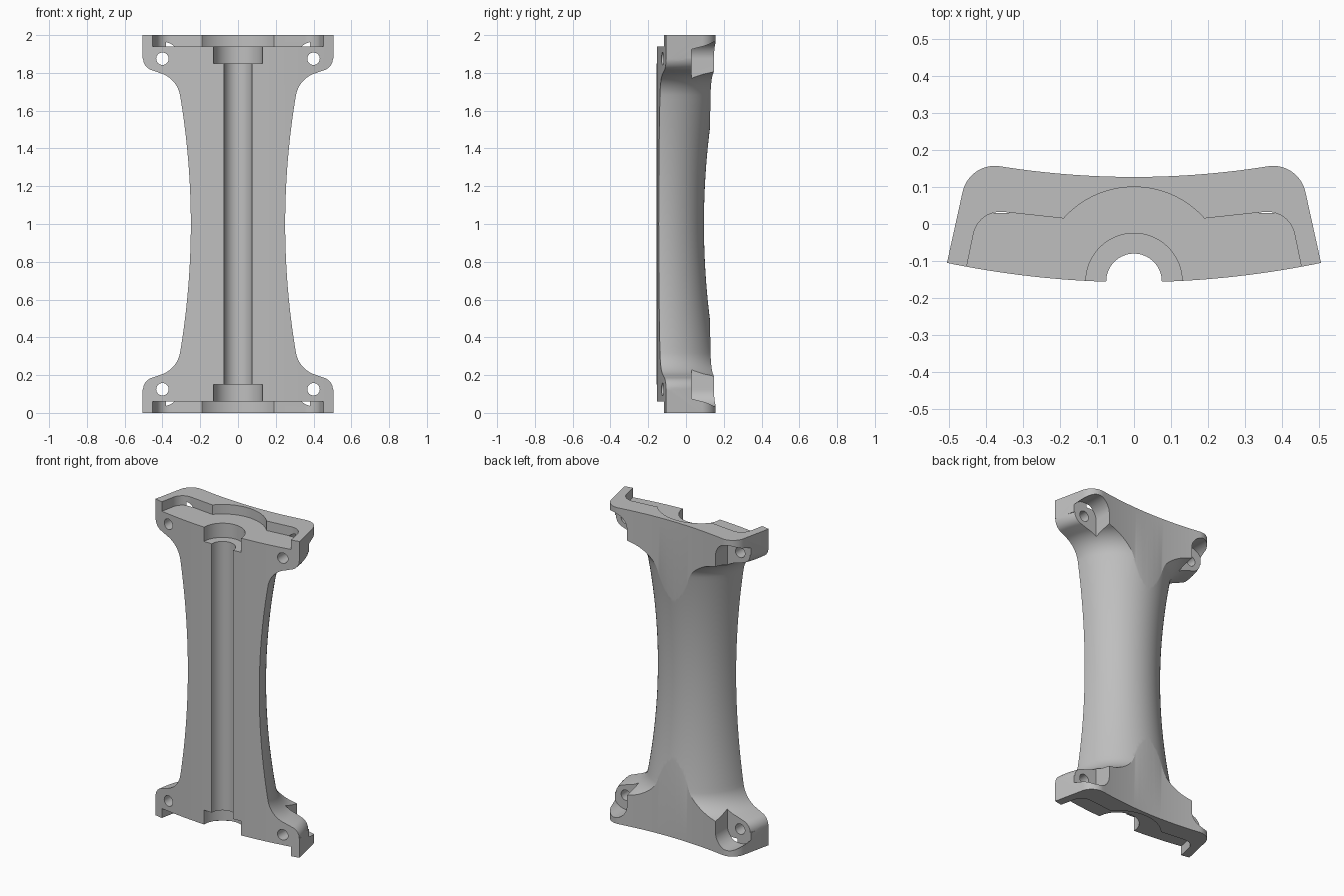
import bpy, bmesh
from math import sin, cos, radians, pi, asin

cube = bpy.data.objects.get("Cube")
if cube:
    bpy.data.objects.remove(cube, do_unlink=True)

AXIS_Y = -0.155   # bore axis, shared by the barrel and all round recesses


def arc(cx, cy, r, a0, a1, n=12):
    """Points on an arc, angles in degrees."""
    angles = [radians(a0 + (a1 - a0) * i / n) for i in range(n + 1)]
    return [(cx + r * cos(a), cy + r * sin(a)) for a in angles]


def link(name, bm):
    bmesh.ops.recalc_face_normals(bm, faces=bm.faces)
    mesh = bpy.data.meshes.new(name)
    bm.to_mesh(mesh)
    bm.free()
    ob = bpy.data.objects.new(name, mesh)
    bpy.context.collection.objects.link(ob)
    return ob


def prism(name, pts, lo, hi, along="z"):
    """Extrude a closed outline along z (outline in xy) or y (outline in xz)."""
    place = (lambda p, d: (p[0], p[1], d)) if along == "z" else (lambda p, d: (p[0], d, p[1]))
    bm = bmesh.new()
    rings = [[bm.verts.new(place(p, d)) for p in pts] for d in (lo, hi)]
    n = len(pts)
    for ring in rings:
        bm.faces.new(ring)
    for i in range(n):
        j = (i + 1) % n
        bm.faces.new((rings[0][i], rings[0][j], rings[1][j], rings[1][i]))
    return link(name, bm)


def lathe(name, profile, steps=144):
    """Revolve a radius/height profile round the bore axis, capped at both ends."""
    bm = bmesh.new()
    rings = [[bm.verts.new((r * cos(2 * pi * i / steps), AXIS_Y + r * sin(2 * pi * i / steps), z))
              for i in range(steps)] for r, z in profile]
    for a, b in zip(rings, rings[1:]):
        for i in range(steps):
            j = (i + 1) % steps
            bm.faces.new((a[i], a[j], b[j], b[i]))
    bm.faces.new(rings[0])
    bm.faces.new(rings[-1])
    return link(name, bm)


def combine(target, tool, operation):
    mod = target.modifiers.new("cut", "BOOLEAN")
    mod.operation = operation
    mod.solver = "EXACT"
    mod.object = tool
    bpy.context.view_layer.objects.active = target
    bpy.ops.object.modifier_apply(modifier=mod.name)
    bpy.data.objects.remove(tool, do_unlink=True)


def mirrored(half):
    """Close a right-hand outline with its mirror image in x."""
    return half + [(-x, y) for x, y in reversed(half) if abs(x) > 1e-6]


# Full-height block: bowed front, slanted sides, rounded back corners, hollow back
N = 20
front = [(0.505 * i / N, -0.157 + 0.052 * (i / N) ** 2) for i in range(N + 1)]
corner = arc(0.375, 0.067, 0.09, 12, 95, 16)
cx, cy = corner[-1]
back = [(cx * i / N, 0.127 + (cy - 0.127) * (i / N) ** 2) for i in range(N - 1, -1, -1)]
body = prism("half_shell_body", mirrored(front + corner + back), 0, 2)

# Waisted barrel with flared ends trims the block
waist = [(0.25 + (0.686 * i / 24) ** 2 / 8.1, 1 + 0.686 * i / 24) for i in range(24)]
flare = arc(0.455, 1.655, 0.15, 169, 105, 14)
lip = arc(0.44, 1.877, 0.065, -75, 0, 10)
upper = waist + flare + lip + [(0.7, 1.885), (0.7, 2.1)]
profile = [(r, 2 - z) for r, z in reversed(upper[1:])] + upper
combine(body, lathe("barrel", profile), "INTERSECT")

# Seat recess in each end, open to the front
edge = asin(0.19 / 0.255) * 180 / pi
recess = mirrored([(0.49, -0.3)] + arc(0.36, -0.042, 0.075, 12, 97)
                  + arc(0, AXIS_Y, 0.255, 90 - edge, 90, 20))
for lo, hi in ((1.94, 2.2), (-0.2, 0.06)):
    combine(body, prism("recess_cutter", recess, lo, hi), "DIFFERENCE")

# Bore and its wider end pockets
for radius, lo, hi in ((0.13, 1.85, 2.2), (0.13, -0.2, 0.15), (0.075, -0.3, 2.3)):
    circle = arc(0, AXIS_Y, radius, 0, 360, 64)[:-1]
    combine(body, prism("bore_cutter", circle, lo, hi), "DIFFERENCE")

# Bolt holes with round-ended pockets behind them
pocket = [(0.7, -0.4)] + [(0.7, 0.0)] + arc(0.4, 0, 0.09, 0, 180, 32) + [(0.31, -0.4)]
hole = arc(0.4, 0, 0.033, 0, 360, 32)[:-1]
for sx in (1, -1):
    for sz in (1, -1):
        put = lambda pts: [(sx * x, 1 + sz * (0.875 + z)) for x, z in pts]
        combine(body, prism("pocket_cutter", put(pocket), 0.03, 0.4, "y"), "DIFFERENCE")
        combine(body, prism("hole_cutter", put(hole), -0.4, 0.4, "y"), "DIFFERENCE")

# Plain grey finish
grey = bpy.data.materials.new("plain_grey")
grey.use_nodes = True
colour = (0.52, 0.52, 0.52, 1)
grey.diffuse_color = colour
grey.node_tree.nodes["Principled BSDF"].inputs["Base Color"].default_value = colour
body.data.materials.clear()
body.data.materials.append(grey)
for face in body.data.polygons:
    face.material_index = 0

# Smooth curves, crisp edges
bpy.ops.object.select_all(action="DESELECT")
body.select_set(True)
bpy.context.view_layer.objects.active = body
bpy.ops.object.shade_smooth_by_angle(angle=radians(25))
